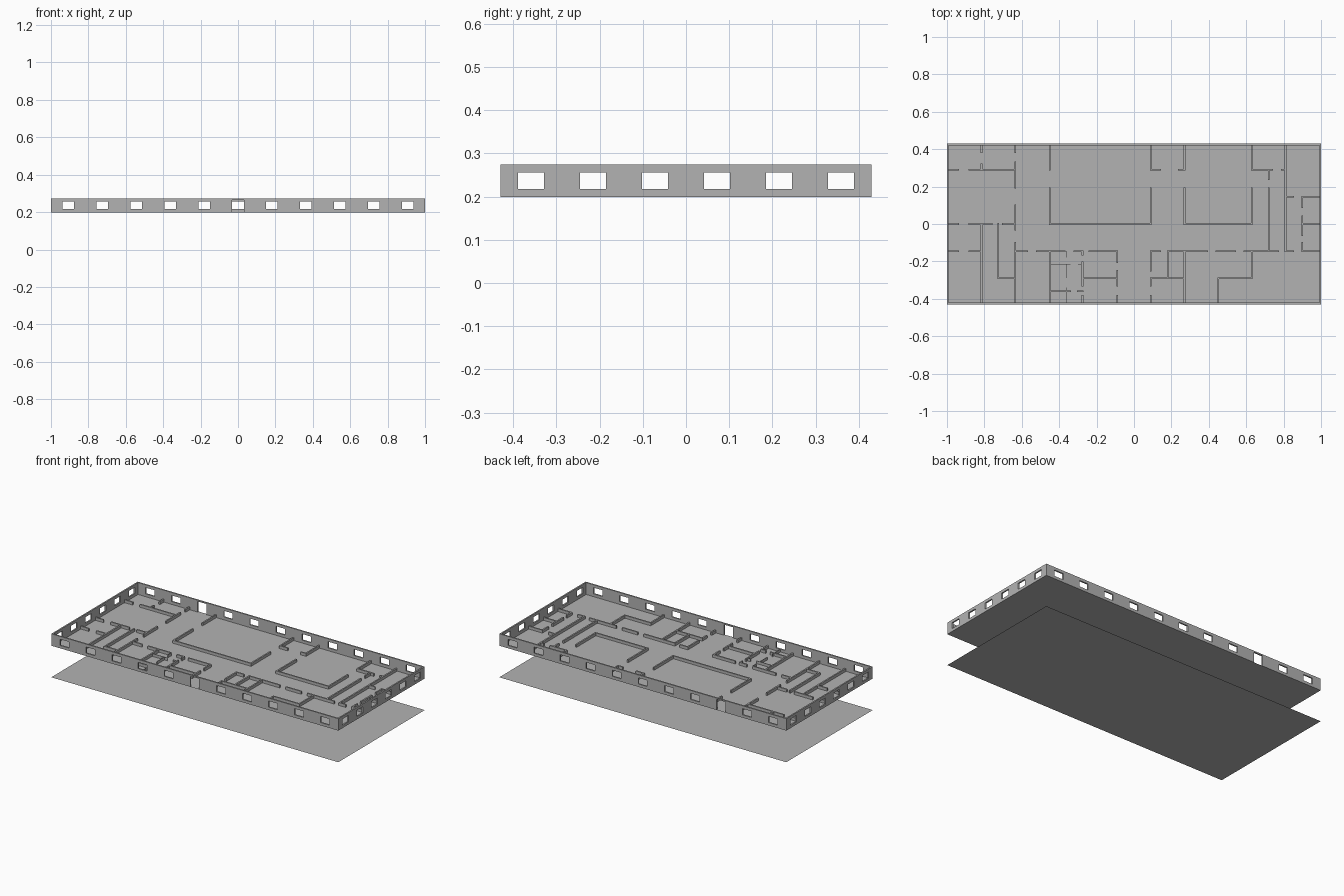
import bpy, bmesh

if "Cube" in bpy.data.objects:
    bpy.data.objects.remove(bpy.data.objects["Cube"])

HX, HY = 1.0, 0.43            # half length and half depth of the building
FLOOR, TOP = 0.199, 0.274     # storey floor and outer wall top
SILL, HEAD, DOOR = 0.217, 0.256, 0.266
LOW = 0.217                   # top of the interior walls
T = 0.009                     # wall thickness

grey = bpy.data.materials.new("plain_grey")
grey.diffuse_color = (0.45, 0.45, 0.45, 1)
grey.use_nodes = True
grey.node_tree.nodes["Principled BSDF"].inputs["Base Color"].default_value = grey.diffuse_color


def box(bm, x0, x1, y0, y1, z0, z1):
    v = [bm.verts.new((x, y, z)) for z in (z0, z1)
         for x, y in ((x0, y0), (x1, y0), (x1, y1), (x0, y1))]
    bm.faces.new(v[3::-1])
    bm.faces.new(v[4:])
    for i in range(4):
        j = (i + 1) % 4
        bm.faces.new((v[i], v[j], v[j + 4], v[i + 4]))


def finish(bm, name):
    me = bpy.data.meshes.new(name)
    bm.to_mesh(me)
    bm.free()
    me.materials.append(grey)
    ob = bpy.data.objects.new(name, me)
    bpy.context.collection.objects.link(ob)
    return ob


def sheet(name, z):
    bm = bmesh.new()
    bm.faces.new([bm.verts.new((x, y, z)) for x, y in
                  ((-HX, -HY), (HX, -HY), (HX, HY), (-HX, HY))])
    finish(bm, name)


# Ground sheet and raised storey floor
sheet("ground_sheet", 0.0)
sheet("storey_floor", FLOOR)

# Outer wall: a closed rectangular ring
bm = bmesh.new()
rings = []
for inset, z in ((0, FLOOR), (0, TOP), (T, TOP), (T, FLOOR)):
    x, y = HX - inset, HY - inset
    rings.append([bm.verts.new(p) for p in
                  ((-x, -y, z), (x, -y, z), (x, y, z), (-x, y, z))])
for a, b in zip(rings, rings[1:] + rings[:1]):
    for i in range(4):
        j = (i + 1) % 4
        bm.faces.new((a[i], a[j], b[j], b[i]))
outer = finish(bm, "outer_wall")

# Openings: evenly spaced windows, one door in the front and one in the back
bm = bmesh.new()
for side, door in ((-1, 5), (1, 2)):
    for i in range(11):
        x, y = (i - 5) * 0.1815, side * HY
        z0, z1 = (FLOOR - 0.01, DOOR) if i == door else (SILL, HEAD)
        box(bm, x - 0.031, x + 0.031, y - 0.03, y + 0.03, z0, z1)
for side in (-1, 1):
    for i in range(6):
        x, y = side * HX, (i - 2.5) * 0.1435
        box(bm, x - 0.03, x + 0.03, y - 0.03, y + 0.03, SILL, HEAD)
cutter = finish(bm, "opening_cutter")
cutter.hide_render = True
cutter.hide_viewport = True
cut = outer.modifiers.new("openings", 'BOOLEAN')
cut.operation = 'DIFFERENCE'
cut.solver = 'EXACT'
cut.object = cutter

# Interior walls running front to back: x, then pairs of y ends
along_y = [
    (-0.815, (0.43, 0.385, 0.32, 0.29, 0, -0.43)),
    (-0.725, (0, -0.29)),
    (-0.635, (0.43, 0.385, 0.33, 0.195, 0.10, -0.03, -0.10, -0.43)),
    (-0.45, (0.43, 0.29, 0.19, 0, -0.145, -0.43)),
    (-0.275, (-0.145, -0.165, -0.205, -0.33, -0.385, -0.43)),
    (-0.09, (-0.145, -0.205, -0.25, -0.33, -0.385, -0.43)),
    (0.09, (0.43, 0.29, 0.19, 0, -0.145, -0.25, -0.29, -0.33, -0.385, -0.43)),
    (0.18, (-0.145, -0.29)),
    (0.27, (0.43, 0.29, 0.19, 0, -0.145, -0.43)),
    (0.45, (-0.29, -0.43)),
    (0.63, (0.43, 0.29, 0.19, 0, -0.145, -0.29)),
    (0.72, (0.29, 0.24, 0.19, -0.145)),
    (0.81, (0.43, -0.145)),
    (0.90, (0.145, 0.09, 0.04, -0.06, -0.10, -0.145)),
]
# Interior walls running side to side: y, then pairs of x ends
along_x = [
    (0.29, (-1, -0.94, -0.88, -0.635, 0.09, 0.14, 0.24, 0.27,
            0.63, 0.74, 0.79, 0.81)),
    (0.145, (0.81, 0.85, 0.90, 1)),
    (0, (-1, -0.94, -0.88, -0.76, -0.70, -0.635, -0.45, 0.09,
         0.27, 0.63, 0.90, 1)),
    (-0.145, (-1, -0.94, -0.88, -0.815, -0.635, -0.57, -0.52, -0.37,
              -0.32, -0.275, -0.24, -0.09, 0.09, 0.14, 0.18, 0.39,
              0.44, 0.54, 0.59, 0.77, 0.81, 0.85, 0.90, 1)),
    (-0.29, (-0.725, -0.635, -0.275, -0.09, 0.09, 0.27, 0.45, 0.63)),
    (-0.36, (-0.45, -0.34, -0.30, -0.275)),
]
h = T / 2
bm = bmesh.new()
for x, ys in along_y:
    for a, b in zip(ys[::2], ys[1::2]):
        box(bm, x - h, x + h, max(b - h, -HY + h), min(a + h, HY - h), FLOOR, LOW)
for y, xs in along_x:
    for a, b in zip(xs[::2], xs[1::2]):
        box(bm, max(a - h, -HX + h), min(b + h, HX - h), y - h, y + h, FLOOR, LOW)
finish(bm, "interior_walls")

# Thin cubicle partitions
bm = bmesh.new()
for a, b in ((-0.145, -0.18), (-0.215, -0.29), (-0.34, -0.43)):
    box(bm, -0.364, -0.361, b, a, FLOOR, LOW)
for a, b in ((-0.45, -0.34), (-0.30, -0.275)):
    box(bm, a, b, -0.217, -0.214, FLOOR, LOW)
finish(bm, "cubicle_partitions")
